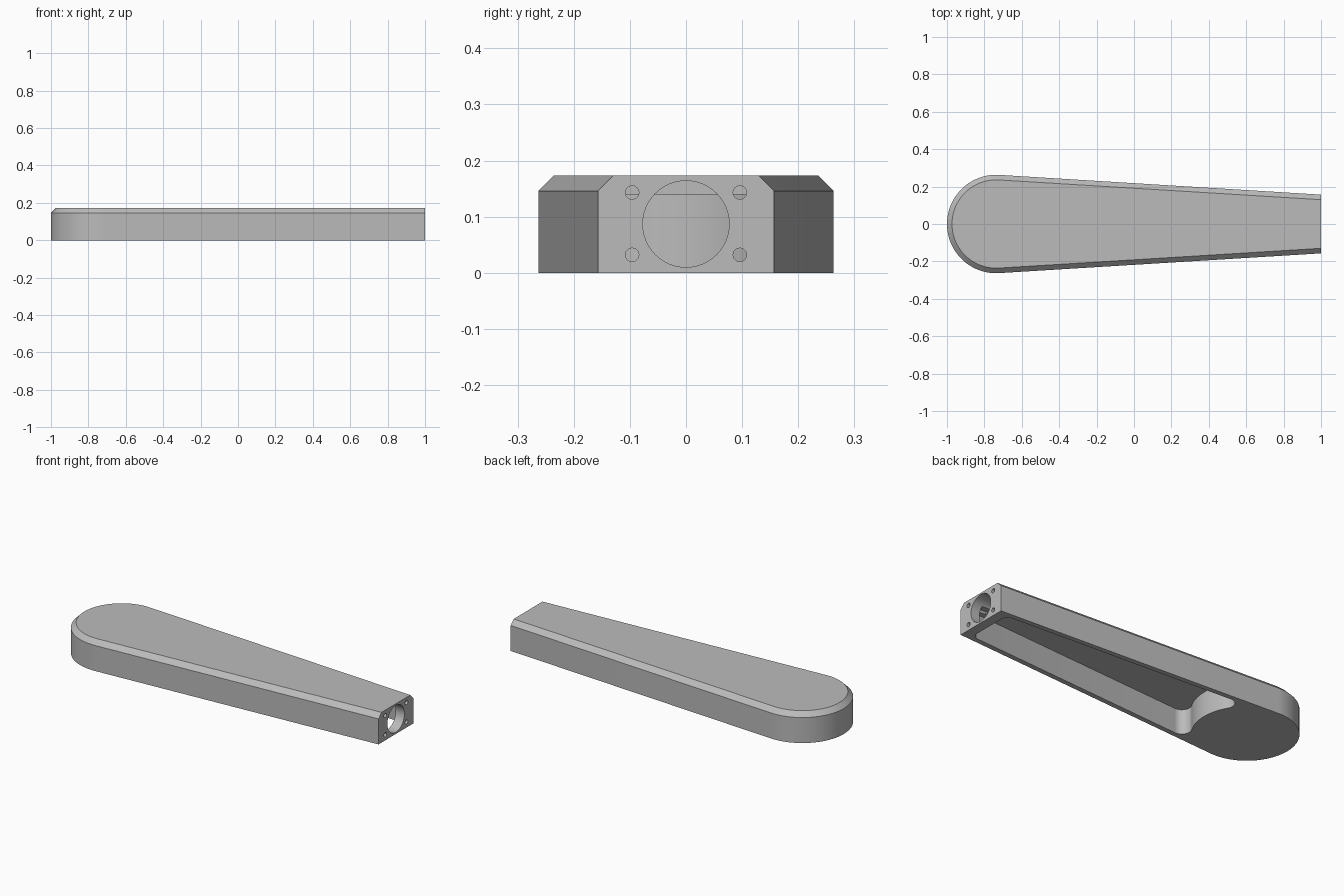
import bpy, bmesh
from math import sin, cos, radians, pi, sqrt, atan2

old = bpy.data.objects.get("Cube")
if old:
    bpy.data.objects.remove(old, do_unlink=True)

# Main dimensions
CX, R, END = -0.737, 0.263, 1.0
TAPER = radians(3.51)
HEIGHT, BEVEL = 0.173, 0.027
WALL, CEILING = 0.028, 0.14

grey = bpy.data.materials.new("plain_grey")
grey.use_nodes = True
grey.diffuse_color = (0.5, 0.5, 0.5, 1)
grey.node_tree.nodes["Principled BSDF"].inputs["Base Color"].default_value = (0.5, 0.5, 0.5, 1)


def arc(x, y, r, a, b, n):
    return [(x + r * cos(a + (b - a) * i / n), y + r * sin(a + (b - a) * i / n))
            for i in range(n + 1)]


def loft(name, outlines):
    """Solid through a stack of (outline, height) rings with equal point counts."""
    bm = bmesh.new()
    rings = [[bm.verts.new((x, y, z)) for x, y in pts] for pts, z in outlines]
    n = len(rings[0])
    for low, high in zip(rings, rings[1:]):
        for i in range(n):
            j = (i + 1) % n
            bm.faces.new((low[i], low[j], high[j], high[i]))
    bm.faces.new(rings[0])
    bm.faces.new(rings[-1])
    bmesh.ops.recalc_face_normals(bm, faces=bm.faces)
    mesh = bpy.data.meshes.new(name)
    bm.to_mesh(mesh)
    bm.free()
    mesh.materials.append(grey)
    obj = bpy.data.objects.new(name, mesh)
    bpy.context.collection.objects.link(obj)
    return obj


def teardrop(inset):
    """Round at the wide end, tapering tangentially to the flat end."""
    r = R - inset
    y = (r - (END - CX) * sin(TAPER)) / cos(TAPER)
    a = pi / 2 - TAPER
    return [(END, y)] + arc(CX, 0, r, a, 2 * pi - a, 72) + [(END, -y)]


def pocket_outline():
    """Tapered pocket with filleted corners, wrapped round a circular boss."""
    boss, lobe, fillet, end = 0.28, 0.05, 0.04, 0.945
    side = pi / 2 - TAPER
    h = R - WALL - lobe
    along = sqrt((boss + lobe) ** 2 - h ** 2)
    lx = h * sin(TAPER) + along * cos(TAPER)
    ly = h * cos(TAPER) - along * sin(TAPER)
    phi = atan2(ly, lx)
    fx = end - fillet - CX
    fy = (R - WALL - fillet - fx * sin(TAPER)) / cos(TAPER)
    half = arc(CX, 0, boss, 0, phi, 14)
    half += arc(CX + lx, ly, lobe, pi + phi, side, 20)[1:]
    half += arc(CX + fx, fy, fillet, side, 0, 10)
    return half + [(x, -y) for x, y in reversed(half[1:])]


def bore(name, y, z, r, sides):
    """Cylinder cutter along x through the end wall."""
    obj = loft(name, [(arc(0, 0, r, 0, 2 * pi * (1 - 1 / sides), sides - 1), h)
                      for h in (-0.1, 0.1)])
    obj.rotation_euler = (0, pi / 2, 0)
    obj.location = (END - 0.02, y, z)
    return obj


# Arm body with bevelled top rim
body = loft("arm_body", [(teardrop(0), 0), (teardrop(0), HEIGHT - BEVEL),
                         (teardrop(BEVEL), HEIGHT)])

# Underside pocket, shaft hole and four screw holes
outline = pocket_outline()
cutters = [loft("pocket_cutter", [(outline, -0.05), (outline, CEILING)]),
           bore("shaft_hole_cutter", 0, 0.087, 0.077, 64)]
for y in (-0.096, 0.096):
    for z in (0.032, 0.143):
        cutters.append(bore("screw_hole_cutter", y, z, 0.012, 24))

bpy.ops.object.select_all(action="DESELECT")
bpy.context.view_layer.objects.active = body
body.select_set(True)
for cutter in cutters:
    cutter.hide_render = True
    mod = body.modifiers.new("cut", "BOOLEAN")
    mod.operation = "DIFFERENCE"
    mod.solver = "EXACT"
    mod.object = cutter
    bpy.ops.object.modifier_apply(modifier=mod.name)
for cutter in cutters:
    bpy.data.objects.remove(cutter, do_unlink=True)

bpy.ops.object.shade_smooth_by_angle(angle=radians(30))
